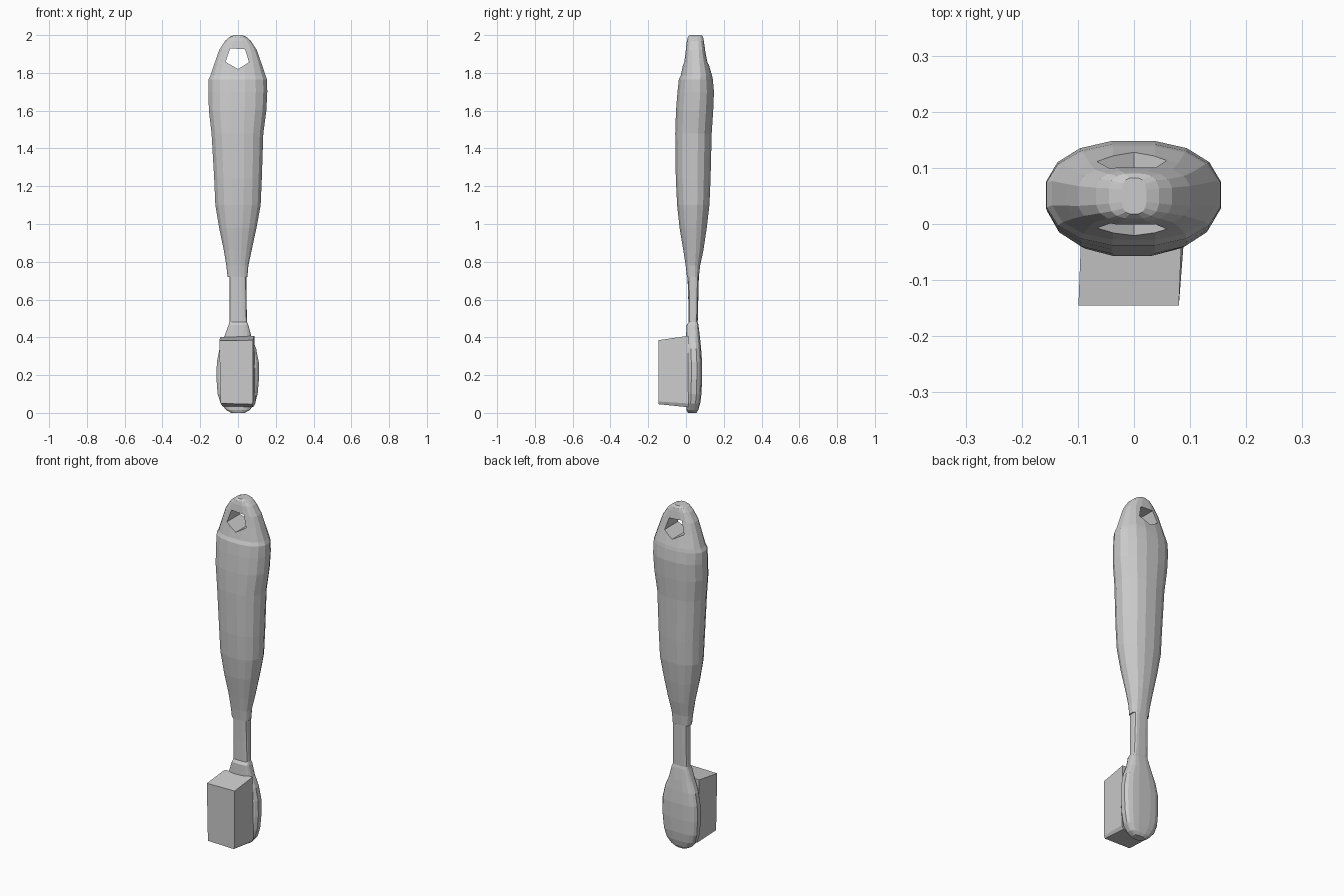
import bpy, bmesh, math


def finish(bm, name):
    bmesh.ops.recalc_face_normals(bm, faces=bm.faces)
    me = bpy.data.meshes.new(name)
    bm.to_mesh(me)
    bm.free()
    ob = bpy.data.objects.new(name, me)
    bpy.context.collection.objects.link(ob)
    return ob


def bridge(bm, rings):
    n = len(rings[0])
    for a, b in zip(rings, rings[1:]):
        for i in range(n):
            bm.faces.new((a[i], a[(i + 1) % n], b[(i + 1) % n], b[i]))
    bm.faces.new(rings[0])
    bm.faces.new(rings[-1])


def loft(name, sections, sides=16):
    """Sections: z, left x, right x, front y, back y, squareness."""
    bm = bmesh.new()
    rings = []
    for z, x0, x1, y0, y1, p in sections:
        ring = []
        for i in range(sides):
            t = 2 * math.pi * (i + 0.5) / sides
            c, s = math.cos(t), math.sin(t)
            k = 1 / math.cos(math.pi / sides)
            u = max(-1, min(1, math.copysign(abs(c * k) ** (2 / p), c)))
            v = max(-1, min(1, math.copysign(abs(s * k) ** (2 / p), s)))
            ring.append(bm.verts.new(((x0 + x1) / 2 + u * (x1 - x0) / 2,
                                      (y0 + y1) / 2 + v * (y1 - y0) / 2, z)))
        rings.append(ring)
    bridge(bm, rings)
    return finish(bm, name)


def prism(name, front, back):
    """Front and back: lists of (x, y, z) corners."""
    bm = bmesh.new()
    bridge(bm, [[bm.verts.new(c) for c in ring] for ring in (front, back)])
    return finish(bm, name)


# Swelling grip with a small step below the hanging loop
handle = loft("handle", [
    (0.72, -0.055, 0.050, 0.005, 0.068, 3),
    (0.78, -0.062, 0.055, -0.002, 0.075, 2.6),
    (0.86, -0.075, 0.072, -0.014, 0.092, 2.4),
    (0.98, -0.100, 0.098, -0.034, 0.110, 2.3),
    (1.10, -0.120, 0.120, -0.047, 0.124, 2.3),
    (1.24, -0.126, 0.126, -0.054, 0.130, 2.3),
    (1.48, -0.140, 0.134, -0.057, 0.136, 2.3),
    (1.60, -0.154, 0.150, -0.053, 0.144, 2.3),
    (1.70, -0.157, 0.155, -0.045, 0.148, 2.3),
    (1.765, -0.156, 0.154, -0.038, 0.142, 2.3),
    (1.785, -0.146, 0.146, -0.028, 0.138, 2.4),
    (1.86, -0.121, 0.121, -0.012, 0.116, 2.7),
    (1.92, -0.100, 0.100, -0.002, 0.102, 3),
    (1.97, -0.068, 0.068, 0.005, 0.094, 3),
    (1.99, -0.045, 0.045, 0.010, 0.090, 3),
    (2.00, -0.022, 0.022, 0.018, 0.082, 3),
])

# Five-sided hanging hole
outline = [(-0.066, 1.858), (0, 1.82), (0.058, 1.856), (0.038, 1.925), (-0.042, 1.93)]
cutter = prism("hole_cutter", [(x, -0.3, z) for x, z in outline],
               [(x, 0.3, z) for x, z in outline])
cutter.hide_render = True
cutter.hide_set(True)
cut = handle.modifiers.new("hanging_hole", 'BOOLEAN')
cut.operation = 'DIFFERENCE'
cut.solver = 'EXACT'
cut.object = cutter

# Thin neck flaring into the rounded head
loft("neck_and_head", [
    (0.000, -0.035, 0.035, 0.010, 0.055, 3),
    (0.015, -0.062, 0.062, 0.003, 0.065, 3),
    (0.050, -0.092, 0.090, 0.000, 0.075, 3),
    (0.100, -0.108, 0.104, 0.000, 0.082, 3),
    (0.180, -0.114, 0.111, 0.000, 0.085, 3),
    (0.270, -0.112, 0.110, 0.000, 0.085, 3),
    (0.340, -0.098, 0.096, 0.000, 0.080, 3),
    (0.400, -0.074, 0.072, 0.000, 0.074, 3),
    (0.465, -0.050, 0.055, 0.003, 0.066, 4),
    (0.480, -0.046, 0.048, 0.014, 0.062, 4),
    (0.600, -0.045, 0.045, 0.012, 0.065, 4),
    (0.720, -0.045, 0.044, 0.008, 0.068, 4),
])

# Bristle block, slightly tapered towards the front
prism("bristles",
      [(-0.092, -0.145, 0.050), (0.074, -0.145, 0.046), (0.080, -0.145, 0.060),
       (0.080, -0.145, 0.385), (-0.099, -0.145, 0.382)],
      [(-0.082, 0.012, 0.035), (0.080, 0.012, 0.030), (0.092, 0.012, 0.050),
       (0.086, 0.012, 0.408), (-0.093, 0.012, 0.402)])
